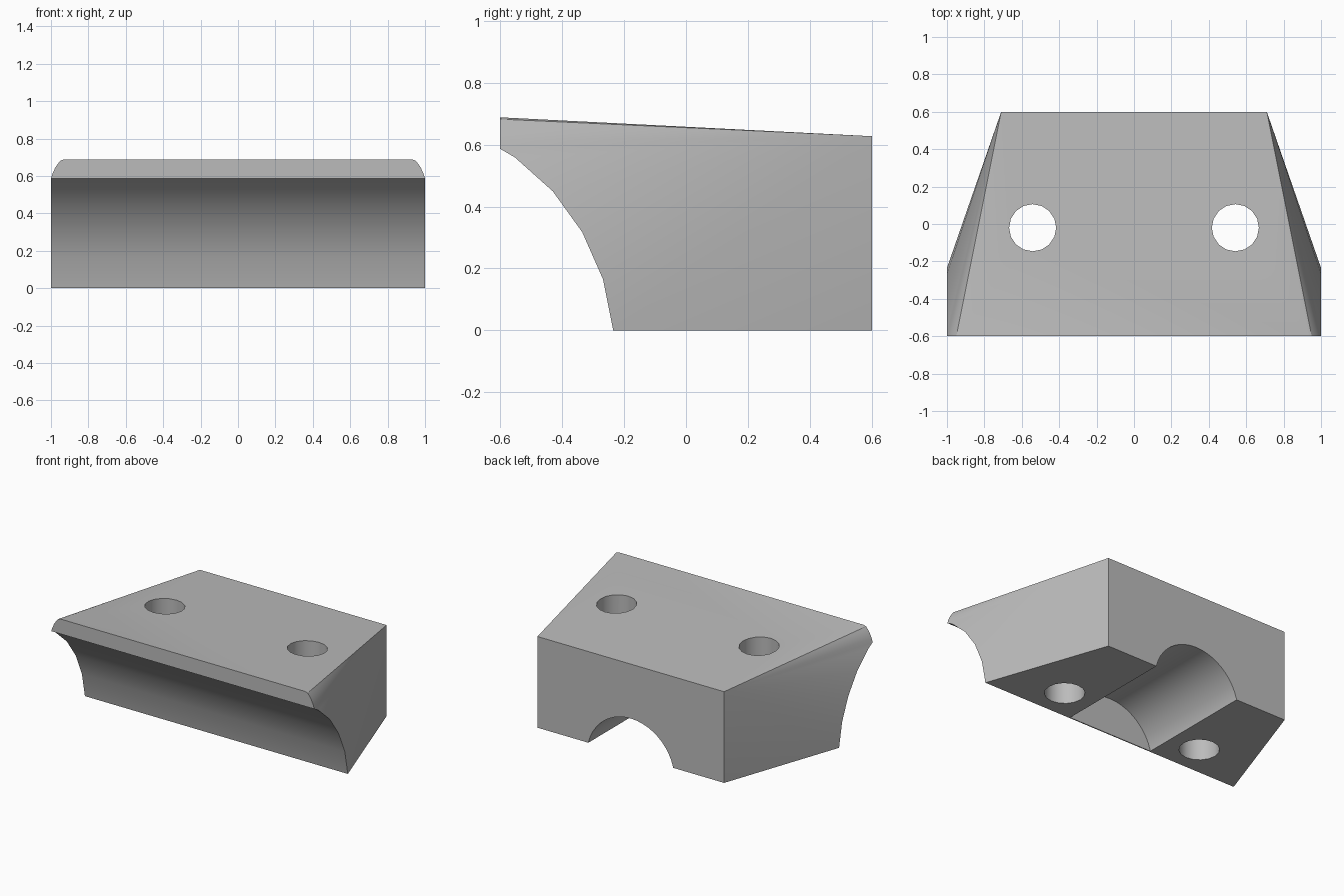
import bpy, bmesh, math

cube = bpy.data.objects.get("Cube")
if cube:
    bpy.data.objects.remove(cube, do_unlink=True)

# Single grey material
grey = bpy.data.materials.new("plain grey")
grey.use_nodes = True
color = (0.5, 0.5, 0.5, 1)
grey.diffuse_color = color
grey.node_tree.nodes["Principled BSDF"].inputs["Base Color"].default_value = color

# Concave front profile (y, z) at full width, and rounded lip corner (x, z)
SCOOP = [(-0.235, 0), (-0.268, 0.165), (-0.335, 0.317), (-0.43, 0.449),
         (-0.553, 0.559), (-0.6, 0.586)]
LIP = [(0.992, 0.613), (0.978, 0.643), (0.962, 0.667), (0.95, 0.682), (0.932, 0.688)]
FRONT, BACK, BACK_X, BACK_Z = -0.6, 0.6, 0.71, 0.627


def build_block():
    bm = bmesh.new()

    def side(s):
        rim = [bm.verts.new((s, y, z)) for y, z in SCOOP]
        rim += [bm.verts.new((s * x, FRONT, z)) for x, z in LIP]
        low = bm.verts.new((s * BACK_X, BACK, 0))
        high = bm.verts.new((s * BACK_X, BACK, BACK_Z))
        # Flared side: a fan from the upper back corner
        bm.faces.new((low, rim[0], high))
        for a, b in zip(rim, rim[1:]):
            bm.faces.new((a, b, high))
        return rim, low, high

    left, left_low, left_high = side(1)
    right, right_low, right_high = side(-1)
    n = len(SCOOP)
    for i in range(n - 1):
        bm.faces.new((left[i], left[i + 1], right[i + 1], right[i]))
    bm.faces.new(left[n - 1:] + right[n - 1:][::-1])                   # front lip
    bm.faces.new((left[-1], left_high, right_high, right[-1]))         # top
    bm.faces.new((left[0], right[0], right_low, left_low))             # bottom
    bm.faces.new((left_low, right_low, right_high, left_high))         # back
    bmesh.ops.recalc_face_normals(bm, faces=bm.faces[:])
    mesh = bpy.data.meshes.new("clamp_block")
    bm.to_mesh(mesh)
    bm.free()
    mesh.materials.append(grey)
    obj = bpy.data.objects.new("clamp_block", mesh)
    bpy.context.collection.objects.link(obj)
    return obj


def cut(target, name, radius, depth, location, sides, rotation=(0, 0, 0)):
    bpy.ops.mesh.primitive_cylinder_add(vertices=sides, radius=radius, depth=depth,
                                        location=location, rotation=rotation)
    cutter = bpy.context.object
    cutter.name = name
    cutter.hide_render = True
    cutter.data.materials.append(grey)
    mod = target.modifiers.new(name, "BOOLEAN")
    mod.operation = "DIFFERENCE"
    mod.solver = "EXACT"
    mod.object = cutter
    bpy.context.view_layer.objects.active = target
    bpy.ops.object.modifier_apply(modifier=mod.name)
    bpy.data.objects.remove(cutter, do_unlink=True)


block = build_block()

# Two vertical bolt holes
for s in (-1, 1):
    cut(block, "bolt_hole_cutter", 0.126, 3, (s * 0.542, -0.02, 0), 16)

# Blind round channel under the block, open at the back
channel_start, channel_end = -0.228, 0.8
cut(block, "channel_cutter", 0.333, channel_end - channel_start,
    (0, (channel_start + channel_end) / 2, -0.08), 48, (math.pi / 2, 0, 0))

bpy.ops.object.select_all(action="DESELECT")
block.select_set(True)
bpy.context.view_layer.objects.active = block
bpy.ops.object.shade_smooth_by_angle(angle=math.radians(30))
